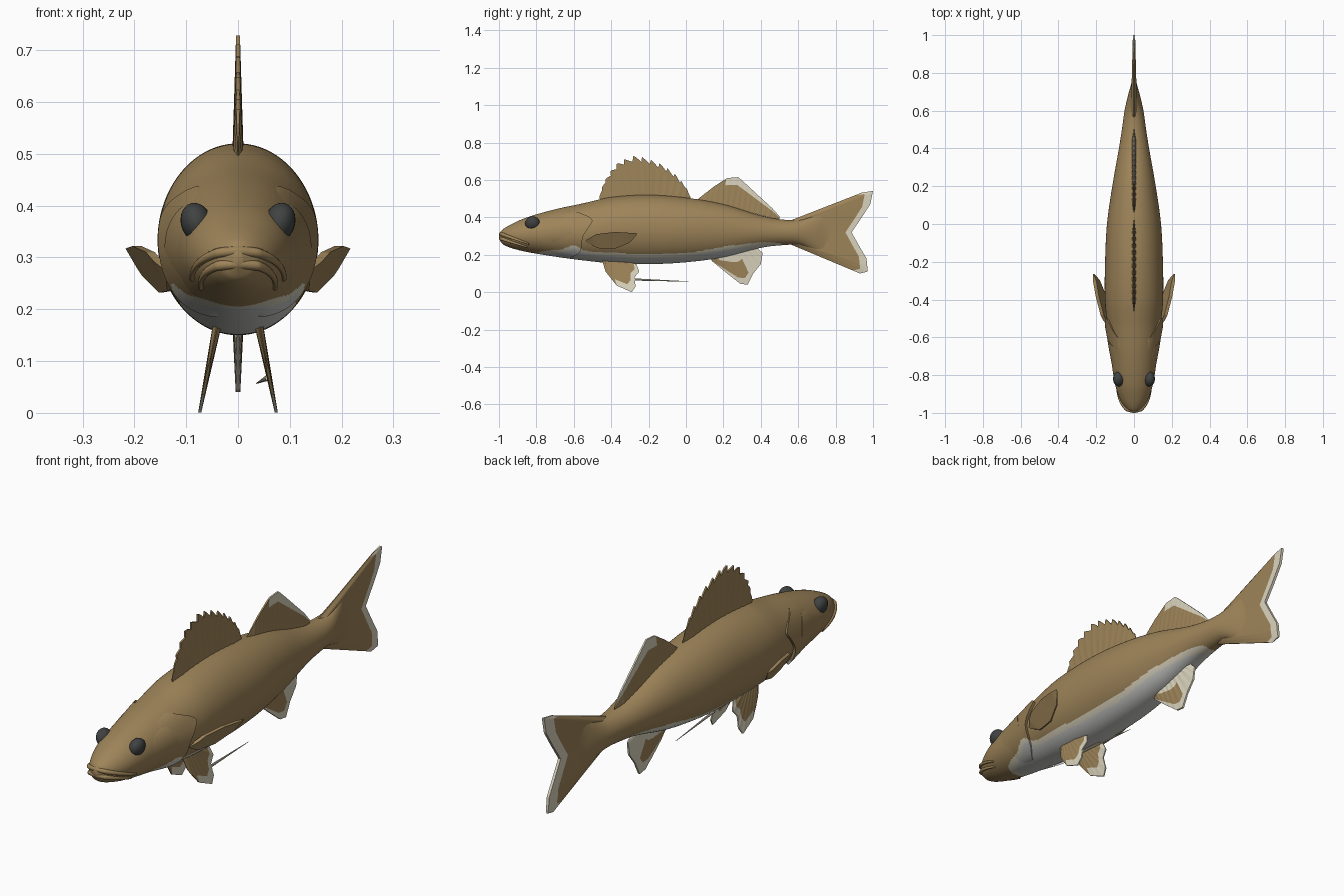
import bpy, bmesh, math
from mathutils import Vector

cube = bpy.data.objects.get("Cube")
if cube:
    bpy.data.objects.remove(cube)


def material(name, rgb):
    m = bpy.data.materials.new(name)
    m.use_nodes = True
    color = (*rgb, 1)
    m.diffuse_color = color
    bsdf = m.node_tree.nodes["Principled BSDF"]
    bsdf.inputs["Base Color"].default_value = color
    bsdf.inputs["Roughness"].default_value = 0.8
    return m


BROWN = material("olive brown", (0.34, 0.23, 0.10))
BELLY = material("belly grey", (0.60, 0.60, 0.58))
CREAM = material("fin cream", (0.70, 0.65, 0.51))
DARK = material("eye grey", (0.05, 0.055, 0.053))
made = []


def loft(name, rings, mats, rule):
    """Skin closed rings of points, cap both ends, colour faces by rule(u, v, centre)."""
    bm = bmesh.new()
    rows = [[bm.verts.new(p) for p in ring] for ring in rings]
    n, m = len(rows) - 1, len(rows[0])
    for i in range(n):
        for j in range(m):
            k = (j + 1) % m
            f = bm.faces.new((rows[i][j], rows[i][k], rows[i + 1][k], rows[i + 1][j]))
            f.material_index = rule((i + .5) / n, (j + .5) / m, f.calc_center_median())
    bm.faces.new(rows[0])
    bm.faces.new(rows[-1])
    bmesh.ops.recalc_face_normals(bm, faces=bm.faces[:])
    mesh = bpy.data.meshes.new(name)
    bm.to_mesh(mesh)
    bm.free()
    for mat in mats:
        mesh.materials.append(mat)
    ob = bpy.data.objects.new(name, mesh)
    bpy.context.collection.objects.link(ob)
    made.append(ob)


def table(rows, y, col):
    """Smooth lookup of a column in a table sorted by its first value."""
    y = min(max(y, rows[0][0]), rows[-1][0])
    i = next(k for k in range(len(rows) - 1) if y <= rows[k + 1][0])

    def slope(k):
        a, b = rows[max(k - 1, 0)], rows[min(k + 1, len(rows) - 1)]
        return (b[col] - a[col]) / (b[0] - a[0])
    a, b = rows[i], rows[i + 1]
    d = b[0] - a[0]
    t = (y - a[0]) / d
    s = t * t * (3 - 2 * t)
    return (a[col] * (1 - s) + b[col] * s
            + d * t * (1 - t) * ((1 - t) * slope(i) - t * slope(i + 1)))


def along(points, u):
    """Point at fraction u of a polyline's length."""
    pts = [Vector(p) for p in points]
    lens = [(b - a).length for a, b in zip(pts, pts[1:])]
    d = u * sum(lens)
    for a, b, l in zip(pts, pts[1:], lens):
        if d <= l:
            return a.lerp(b, d / l)
        d -= l
    return pts[-1]


# Body stations: y, top, bottom, half width
BODY = [(-1, .312, .284, .008), (-.98, .335, .257, .04), (-.93, .365, .235, .073),
        (-.85, .40, .215, .10), (-.7, .443, .19, .123), (-.55, .475, .17, .14),
        (-.4, .508, .155, .154), (-.2, .52, .15, .153), (0, .505, .16, .143),
        (.2, .47, .187, .115), (.4, .41, .237, .08), (.5, .39, .25, .064),
        (.6, .387, .252, .05), (.68, .412, .225, .032), (.75, .44, .195, .013),
        (.82, .46, .17, .003)]
# Upper limit of the pale belly: y, z
PALE = [(-.81, .19), (-.79, .212), (-.74, .222), (-.66, .23), (-.6, .25), (-.54, .222),
        (-.4, .212), (-.2, .203), (0, .209), (.12, .228), (.25, .25), (.5, .262), (.55, .2)]


def section(y):
    """Middle height, half height and half width of the body at y."""
    top, bottom, w = (table(BODY, y, c) for c in (1, 2, 3))
    return (top + bottom) / 2, (top - bottom) / 2, w


def ring_at(y, count):
    mid, half, w = section(y)
    return [(math.cos(a) * w, y, mid + math.sin(a) * half)
            for a in (math.tau * j / count for j in range(count))]


def surface(y, angle, off):
    mid, half, w = section(y)
    return (math.cos(angle) * (w + off), y, mid + math.sin(angle) * (half + off))


def belly_rule(u, v, c):
    """Brown flanks, a cream border, then the grey underside."""
    if not PALE[0][0] < c.y < PALE[-1][0]:
        return 0
    depth = table(PALE, c.y, 1) - c.z
    return 0 if depth < 0 else 2 if depth < .018 else 1


SKIN = [BROWN, BELLY, CREAM]
loft("body", [ring_at(-1 + 1.82 * (i / 280) ** 1.2, 160) for i in range(281)],
     SKIN, belly_rule)


# Raised head plates that follow the body surface; the rear rim is given as (z, y)
def head_plate(name, side, start, rim, low, high, lift):
    rings = []
    for i in range(49):
        a = math.radians(low + (high - low) * i / 48)
        end = table(rim, surface(-.6, a, 0)[2], 1)
        rise = -.003 + (lift + .003) * math.sin(math.pi * i / 48) ** .5
        ring = [surface(start + (end - start) * j / 24, a, -.003 + (rise + .003) * j / 24)
                for j in range(25)]
        ring += [surface(end - .004, a, -.01), surface(start, a, -.012)]
        rings.append([(side * x, y, z) for x, y, z in ring])
    loft(name, rings, SKIN, belly_rule)


GILL = [(.175, -.64), (.22, -.57), (.3, -.55), (.34, -.52), (.37, -.5), (.395, -.53),
        (.41, -.56), (.45, -.63)]
CHEEK = [(.19, -.7), (.24, -.63), (.32, -.61), (.4, -.65), (.44, -.7)]
for side, word in ((1, "left"), (-1, "right")):
    head_plate(word + "_gill_cover", side, -.74, GILL, -75, 58, .013)
    head_plate(word + "_cheek", side, -.8, CHEEK, -30, 42, .008)


# Lips: down-curved tubes lying on the surface of the snout
def lip(name, height, fall, reach):
    rings = []
    for i in range(61):
        s = i / 30 - 1
        turn = s * 1.2
        y, z = -.99 + reach * s * s, height - fall * s * s
        mid, half, w = section(y)
        q = min(.95, abs(z - mid) / half)
        x = (w * math.sqrt(1 - q * q) + .002) * max(-1, min(1, 4 * s))
        r = .01 * (1 - .5 * s * s)
        rings.append([(x + r * math.cos(t) * math.sin(turn),
                       y - r * math.cos(t) * math.cos(turn), z + r * math.sin(t))
                      for t in (math.tau * k / 12 for k in range(12))])
    loft(name, rings, [BROWN], lambda u, v, c: 0)


lip("upper_lip", .312, .054, .15)
lip("lower_lip", .287, .046, .14)

# Eyes
for side, word in ((1, "left"), (-1, "right")):
    bpy.ops.mesh.primitive_uv_sphere_add(segments=24, ring_count=14, radius=1,
                                         location=(side * .08, -.82, .367))
    eye = bpy.context.object
    eye.name = word + "_eye"
    eye.scale = (.03, .04, .039)
    eye.rotation_euler.y = side * .3
    eye.data.materials.append(DARK)
    made.append(eye)


# Fins: tapered blades between a base line and an outer edge, both given as (y, z)
def fin(name, base, edge, thick, pale, rays=0, spines=0, place=lambda y, z: 0, side=1):
    cols, steps = 112, 20
    rings = []
    for i in range(cols + 1):
        u = i / cols
        a, b = along(base, u), along(edge, u)
        if spines:
            b = a.lerp(b, 1 - .15 * ((u * spines) % 1))
        ends = .15 + .85 * min(1, 8 * u, 8 * (1 - u))
        ridge = 1 + .08 * math.cos(math.tau * u * rays)
        front, back = [], []
        for j in range(steps + 1):
            v = j / steps
            p = a.lerp(b, v)
            h = thick * ends * ridge * (1 - .65 * v)
            x = place(p.x, p.y)
            front.append((side * (x + h), p.x, p.y))
            back.append((side * (x - h), p.x, p.y))
        rings.append(front + back[::-1])
    loft(name, rings, [BROWN, CREAM],
         lambda u, v, c: int(pale(u, 1 - abs(2 * v - 1))))


fin("spiny_dorsal_fin", [(-.46, .49), (-.2, .505), (.02, .49)],
    [(-.463, .51), (-.44, .59), (-.40, .655), (-.36, .7), (-.27, .733), (-.2, .715),
     (-.12, .68), (-.05, .625), (0, .565), (.025, .51)],
    .01, lambda u, v: False, rays=14, spines=14)
fin("soft_dorsal_fin", [(.04, .485), (.25, .45), (.5, .385)],
    [(.06, .495), (.15, .565), (.22, .61), (.28, .615), (.33, .57), (.4, .505),
     (.46, .45), (.5, .405)],
    .01, lambda u, v: u > .34 and v > .7, rays=16)
fin("tail_fin", [(.56, .384), (.56, .255)],
    [(.94, .532), (1, .542), (.985, .47), (.94, .4), (.885, .32), (.93, .24),
     (.965, .18), (.972, .11), (.93, .1)],
    .016, lambda u, v: v > .87 and u > .03)
fin("anal_fin", [(.13, .185), (.38, .245)],
    [(.14, .165), (.22, .1), (.29, .045), (.33, .04), (.36, .1), (.4, .15),
     (.41, .21), (.385, .23)],
    .012, lambda u, v: u > .6 or v > .74 or (u > .15 and v < .3), rays=10)

for side, word in ((1, "left"), (-1, "right")):
    fin(word + "_pelvic_fin", [(-.45, .175), (-.33, .168)],
        [(-.43, .11), (-.37, .035), (-.29, 0), (-.27, .03), (-.275, .08),
         (-.25, .11), (-.265, .15)],
        .008, lambda u, v: u > .28 and v > .7, rays=8,
        place=lambda y, z: .042 + (.16 - z) * .2, side=side)
    fin(word + "_pectoral_fin", [(-.54, .275), (-.48, .31), (-.38, .322), (-.265, .315)],
        [(-.53, .265), (-.47, .235), (-.38, .232), (-.3, .265), (-.265, .305)],
        .008, lambda u, v: False,
        place=lambda y, z: .135 + (y + .5) * .2 + (z - .25) * .5, side=side)

# Long thin filament trailing from the left pelvic fin
start, tip = Vector((.058, -.28, .068)), Vector((.036, .02, .057))
bpy.ops.mesh.primitive_cone_add(vertices=8, radius1=.006, radius2=.001,
                                depth=(tip - start).length, location=(start + tip) / 2)
filament = bpy.context.object
filament.name = "pelvic_filament"
filament.rotation_euler = (tip - start).to_track_quat('Z', 'Y').to_euler()
filament.data.materials.append(CREAM)
made.append(filament)

# Smooth shading with crisp rims
bpy.ops.object.select_all(action='DESELECT')
for ob in made:
    ob.select_set(True)
bpy.context.view_layer.objects.active = made[0]
bpy.ops.object.shade_smooth_by_angle(angle=math.radians(40))
